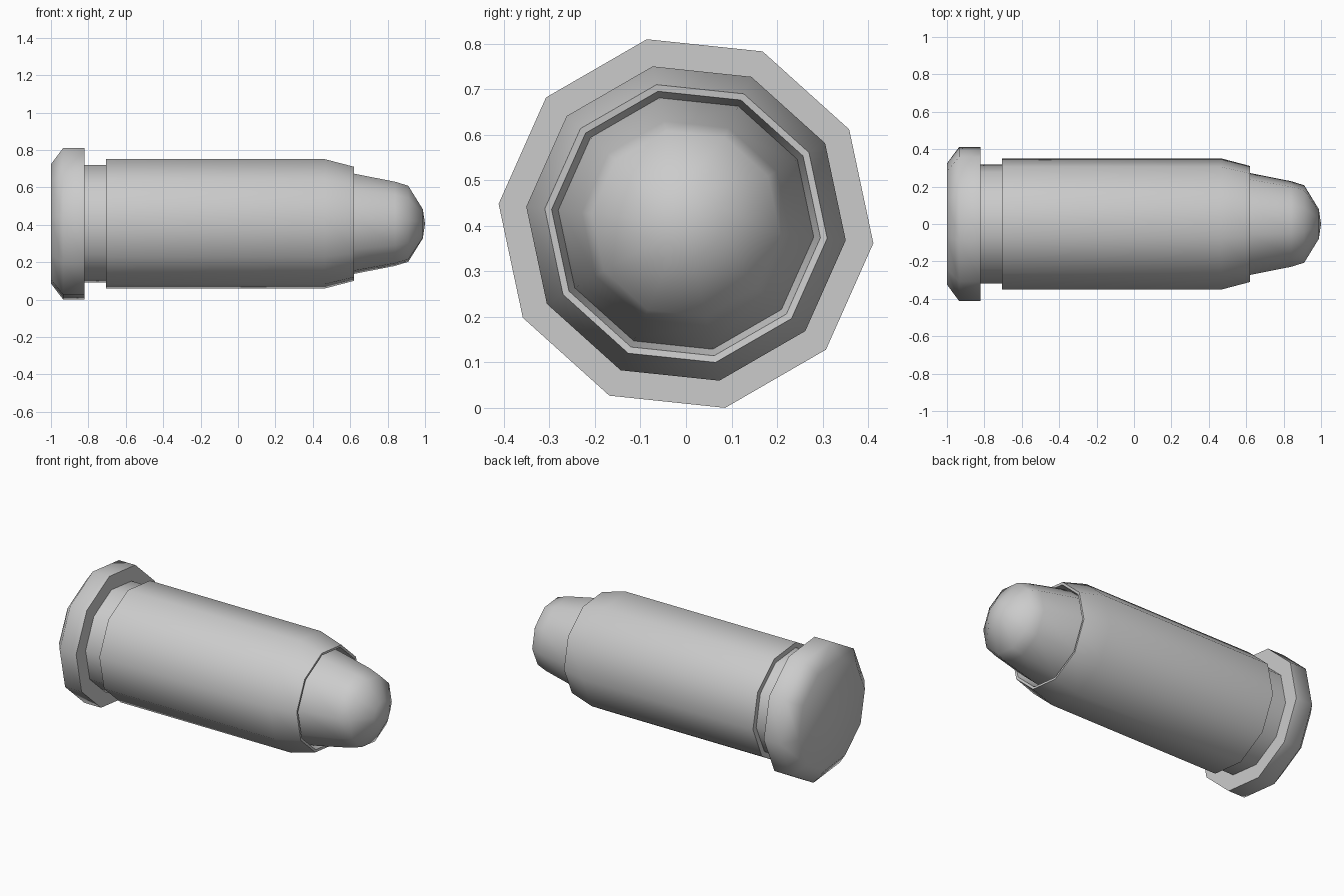
import bpy, bmesh, math

if "Cube" in bpy.data.objects:
    bpy.data.objects.remove(bpy.data.objects["Cube"])

SIDES = 10
START = math.radians(-6)
AXIS_Z = 0.405


def lathe(name, profile):
    """Spin (x, radius) points around the X axis; radius 0 makes a pole."""
    bm = bmesh.new()
    rings = []
    for x, r in profile:
        if r == 0:
            rings.append([bm.verts.new((x, 0, AXIS_Z))] * SIDES)
        else:
            angles = [START + 2 * math.pi * i / SIDES for i in range(SIDES)]
            rings.append([bm.verts.new((x, r * math.cos(a), AXIS_Z + r * math.sin(a)))
                          for a in angles])
    for a, b in zip(rings, rings[1:]):
        for i in range(SIDES):
            j = (i + 1) % SIDES
            bm.faces.new(dict.fromkeys((a[i], a[j], b[j], b[i])))
    for ring in (rings[0], rings[-1]):
        if ring[0] != ring[1]:
            bm.faces.new(ring)
    bmesh.ops.recalc_face_normals(bm, faces=bm.faces)
    mesh = bpy.data.meshes.new(name)
    bm.to_mesh(mesh)
    bm.free()
    obj = bpy.data.objects.new(name, mesh)
    bpy.context.collection.objects.link(obj)
    bpy.ops.object.select_all(action='DESELECT')
    obj.select_set(True)
    bpy.context.view_layer.objects.active = obj
    bpy.ops.object.shade_smooth_by_angle(angle=math.radians(60))
    return obj


# Casing: bevelled rim, groove, body, tapered mouth with a shallow inner lip
lathe("casing", [
    (-1.0, 0.326), (-0.935, 0.414), (-0.822, 0.414), (-0.822, 0.321),
    (-0.705, 0.321), (-0.705, 0.353), (0.465, 0.353), (0.62, 0.312),
    (0.618, 0.297), (0.55, 0.28),
])

# Rounded tip seated in the mouth
lathe("tip", [
    (0.54, 0.285), (0.62, 0.274), (0.84, 0.23), (0.91, 0.208),
    (0.988, 0.08), (1.0, 0),
])
